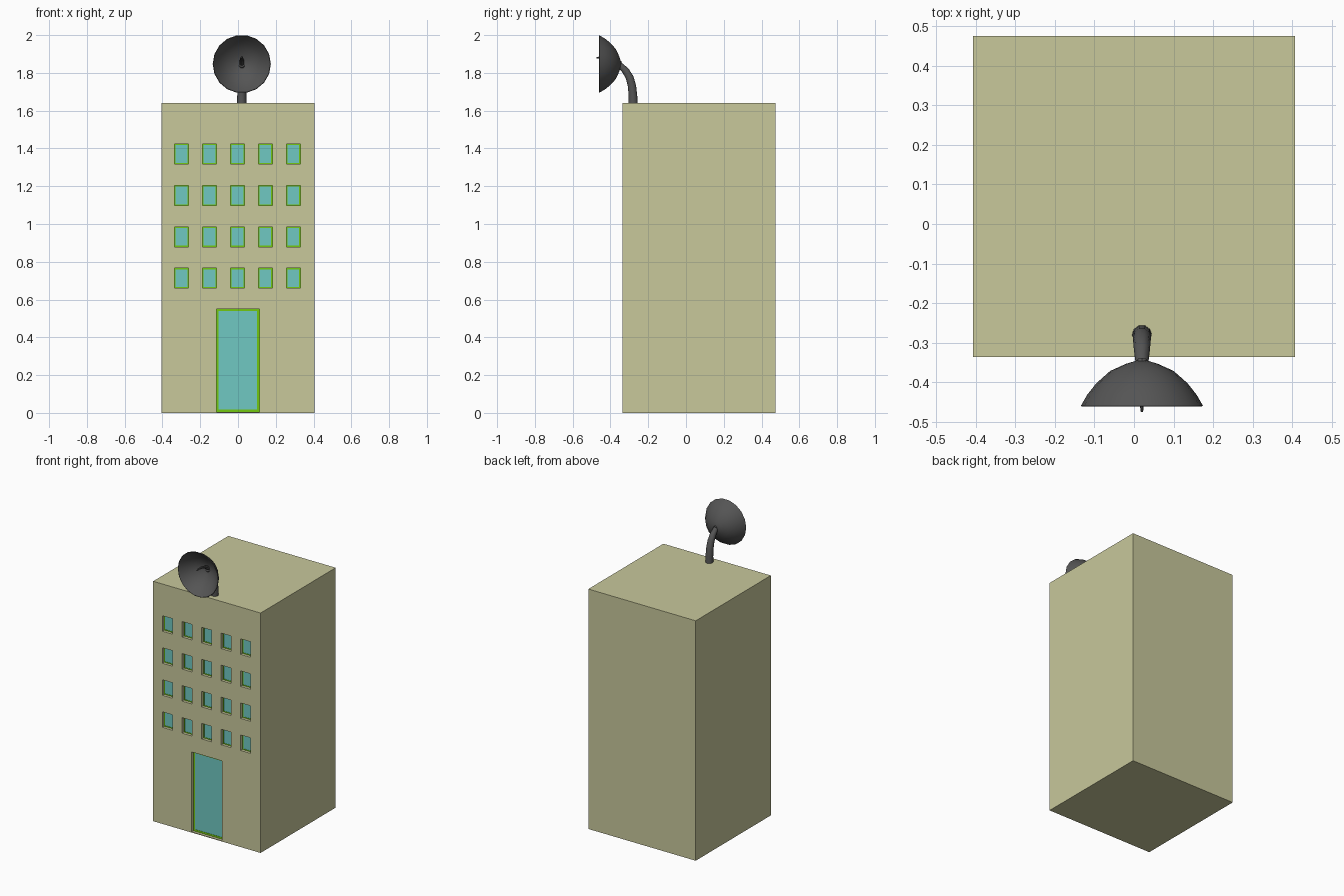
import bpy, bmesh, math
from mathutils import Matrix, Vector

if "Cube" in bpy.data.objects:
    bpy.data.objects.remove(bpy.data.objects["Cube"])


def material(name, rgb):
    m = bpy.data.materials.new(name)
    m.diffuse_color = (*rgb, 1)
    m.use_nodes = True
    m.node_tree.nodes["Principled BSDF"].inputs["Base Color"].default_value = m.diffuse_color
    return m


wall = material("wall", (0.58, 0.58, 0.33))
green = material("green_trim", (0.17, 0.58, 0.005))
glass = material("glass", (0.16, 0.58, 0.54))
dark = material("dark_metal", (0.09, 0.09, 0.09))


def finish(name, bm, mat=None):
    bmesh.ops.recalc_face_normals(bm, faces=bm.faces)
    me = bpy.data.meshes.new(name)
    bm.to_mesh(me)
    bm.free()
    ob = bpy.data.objects.new(name, me)
    bpy.context.collection.objects.link(ob)
    if mat:
        me.materials.append(mat)
    return ob


def boxes(name, spans, mat=None):
    """One mesh of boxes, each given as (x0, x1, y0, y1, z0, z1)."""
    bm = bmesh.new()
    for x0, x1, y0, y1, z0, z1 in spans:
        mat4 = Matrix.Translation(((x0 + x1) / 2, (y0 + y1) / 2, (z0 + z1) / 2)) \
            @ Matrix.Diagonal((x1 - x0, y1 - y0, z1 - z0, 1))
        bmesh.ops.create_cube(bm, size=1, matrix=mat4)
    return finish(name, bm, mat)


def smooth(ob, angle):
    bpy.ops.object.select_all(action='DESELECT')
    ob.select_set(True)
    bpy.context.view_layer.objects.active = ob
    bpy.ops.object.shade_smooth_by_angle(angle=math.radians(angle))


# Openings in the front wall: (x0, x1, z0, z1, frame width)
FRONT, DEPTH = -0.336, 0.025
BACK = FRONT + DEPTH
windows = []
for row in range(4):
    for col in range(5):
        x, z = -0.299 + 0.148 * col, 0.713 + 0.219 * row
        windows.append((x - 0.037, x + 0.037, z - 0.053, z + 0.053, 0.006))
door = [(-0.115, 0.113, 0.005, 0.551, 0.012)]

# Building block with recessed openings
building = boxes("building", [(-0.406, 0.406, FRONT, 0.475, 0, 1.64)], wall)
cutter = boxes("opening_cutter", [(a, b, FRONT - 0.05, BACK, c, d)
                                  for a, b, c, d, f in windows + door])
cutter.hide_render = True
cutter.hide_viewport = True
mod = building.modifiers.new("openings", 'BOOLEAN')
mod.operation = 'DIFFERENCE'
mod.solver = 'EXACT'
mod.object = cutter

# Glass panes and green frames
for label, openings in (("window", windows), ("door", door)):
    panes, bars = [], []
    for a, b, c, d, f in openings:
        y0 = BACK - 0.006
        panes.append((a + f, b - f, BACK - 0.004, BACK + 0.002, c + f, d - f))
        bars += [(a, a + f, y0, BACK + 0.002, c, d), (b - f, b, y0, BACK + 0.002, c, d),
                 (a + f, b - f, y0, BACK + 0.002, c, c + f),
                 (a + f, b - f, y0, BACK + 0.002, d - f, d)]
    boxes(label + "_glass", panes, glass)
    boxes(label + "_frames", bars, green)

# Satellite dish: thin shell turned about the y axis
DX, DZ = 0.02, 1.847
profile = [(0, -0.341), (0.04, -0.353), (0.08, -0.371), (0.115, -0.402),
           (0.138, -0.431), (0.154, -0.459), (0.151, -0.461), (0.133, -0.435),
           (0.11, -0.408), (0.077, -0.379), (0.038, -0.361), (0, -0.349)]
bm = bmesh.new()
vs = [bm.verts.new((r, y, 0)) for r, y in profile]
edges = [bm.edges.new(p) for p in zip(vs, vs[1:])]
bmesh.ops.spin(bm, geom=vs + edges, cent=(0, 0, 0), axis=(0, 1, 0),
               angle=2 * math.pi, steps=18)
bmesh.ops.remove_doubles(bm, verts=bm.verts, dist=0.0005)
bmesh.ops.translate(bm, verts=bm.verts, vec=(DX, 0, DZ))
smooth(finish("dish", bm, dark), 40)


def tube(name, points, sides):
    """Tapered capped tube through (y, z, radius) points in the plane x = DX."""
    bm = bmesh.new()
    rings = []
    for i, (y, z, r) in enumerate(points):
        p, q = points[max(i - 1, 0)], points[min(i + 1, len(points) - 1)]
        n = Vector((0, -(q[1] - p[1]), q[0] - p[0])).normalized()
        ring = []
        for k in range(sides):
            t = 2 * math.pi * k / sides
            ring.append(bm.verts.new(Vector((DX + r * math.cos(t), y, z)) + n * r * math.sin(t)))
        rings.append(ring)
    for lo, hi in zip(rings, rings[1:]):
        for k in range(sides):
            j = (k + 1) % sides
            bm.faces.new((lo[k], lo[j], hi[j], hi[k]))
    bm.faces.new(rings[0])
    bm.faces.new(rings[-1])
    smooth(finish(name, bm, dark), 40)


# Curved mast from the roof to the back of the dish
tube("dish_mast", [(-0.28, 1.637, 0.025), (-0.281, 1.68, 0.024), (-0.286, 1.73, 0.023),
                   (-0.298, 1.775, 0.022), (-0.32, 1.812, 0.02), (-0.352, 1.843, 0.016)], 10)

# Small curved feed arm inside the dish
tube("dish_feed", [(-0.345, 1.847, 0.014), (-0.38, 1.868, 0.011), (-0.415, 1.879, 0.008),
                   (-0.45, 1.883, 0.006), (-0.474, 1.88, 0.003)], 8)
